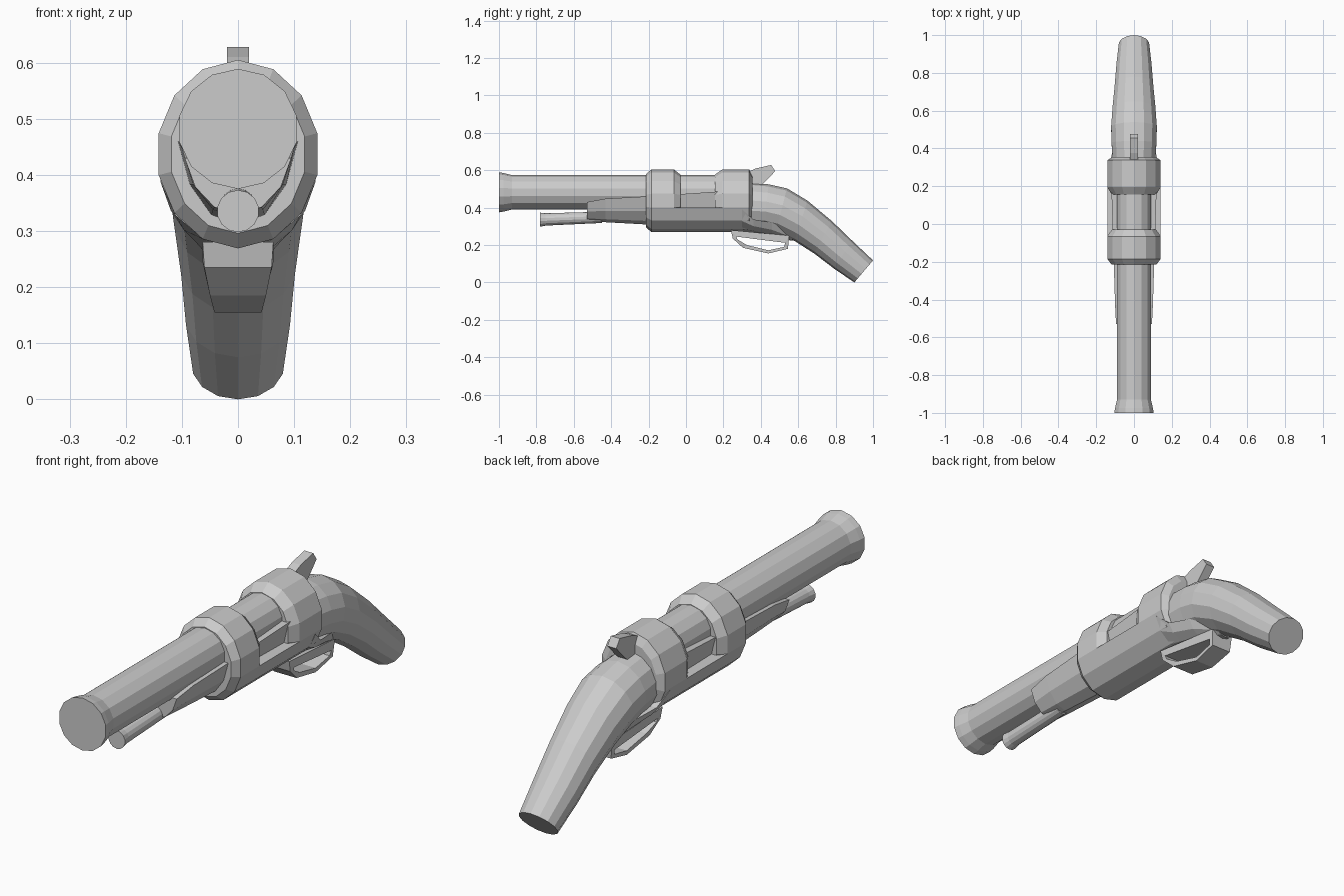
import bpy, bmesh
from math import sin, cos, tau
from mathutils import Vector

if "Cube" in bpy.data.objects:
    bpy.data.objects.remove(bpy.data.objects["Cube"])

N = 14
FULL = range(N)
LOWER = range(4, 11)   # lower arc of the same 14-gon


def ring(top, bottom, a, ks=FULL):
    """Elliptical 14-gon between two (y, z) points with half width a."""
    t, b = Vector((0, *top)), Vector((0, *bottom))
    c, h = (t + b) / 2, (t - b) / 2
    return [c + h * cos(tau * k / N) + Vector((a * sin(tau * k / N), 0, 0)) for k in ks]


def upright(y, z, a, b, ks=FULL):
    return ring((y, z + b), (y, z - b), a, ks)


def trough(y, ztop, zbot, a):
    """Lower arc with flat top at ztop."""
    b = (ztop - zbot) / 0.7775
    return upright(y, zbot + b, a / 0.975, b, LOWER)


def loft(name, rings, closed=False):
    bm = bmesh.new()
    vs = [[bm.verts.new(p) for p in r] for r in rings]
    n = len(vs[0])
    pairs = list(zip(vs, vs[1:]))
    if closed:
        pairs.append((vs[-1], vs[0]))
    else:
        bm.faces.new(vs[0])
        bm.faces.new(vs[-1])
    for p, q in pairs:
        for i in range(n):
            j = (i + 1) % n
            bm.faces.new((p[i], p[j], q[j], q[i]))
    bmesh.ops.recalc_face_normals(bm, faces=bm.faces)
    me = bpy.data.meshes.new(name)
    bm.to_mesh(me)
    bm.free()
    ob = bpy.data.objects.new(name, me)
    bpy.context.collection.objects.link(ob)
    return ob


# Barrel with flared muzzle
loft("barrel", [upright(y, 0.482, r, r) for y, r in
                [(-1, .107), (-.975, .103), (-.93, .092), (.3, .092)]])

# Rod under the barrel
loft("under_rod", [ring((y, t), (y, b), (t - b) / 2) for y, t, b in
                   [(-.78, .373, .298), (-.75, .37, .304), (-.45, .378, .318)]])

# Trough-shaped fore-end, running back through the loading window
loft("fore_end", [trough(*s) for s in
                  [(-.53, .43, .33, .095), (-.43, .448, .322, .1),
                   (-.21, .46, .31, .107), (.2, .488, .29, .12)]])

# Receiver: two chamfered bands joined by a lower shell
ZC, A, B = .437, .145, .168


def band(name, stations):
    loft(name, [upright(y, ZC, A * s, B * s) for y, s in stations])


band("front_band", [(-.215, .84), (-.185, 1), (-.065, 1), (-.03, .83)])
band("rear_band", [(.155, .83), (.195, 1), (.338, 1), (.355, .8)])
loft("receiver_shell", [upright(y, ZC, A, B, LOWER) for y in (-.185, .338)])

# Curved grip
loft("grip", [ring(*s) for s in [
    ((.33, .535), (.33, .29), .115),
    ((.44, .525), (.42, .285), .122),
    ((.54, .503), (.48, .27), .124),
    ((.65, .437), (.58, .222), .116),
    ((.78, .328), (.685, .155), .104),
    ((.89, .222), (.79, .075), .095),
    ((1.0, .118), (.9, 0), .082)]])

# Lower tang under the grip
loft("lower_tang", [trough(*s) for s in
                    [(.3, .39, .27, .139), (.36, .337, .268, .12),
                     (.46, .32, .245, .095), (.57, .26, .222, .05)]])

# Trigger guard loop: outer y z, inner y z, half width
guard = [(.24, .28, .27, .245, .063), (.25, .235, .275, .23, .06),
         (.305, .185, .325, .2, .05), (.44, .155, .44, .172, .042),
         (.545, .18, .525, .19, .045), (.552, .25, .53, .212, .05)]
loft("trigger_guard", [[(-w, oy, oz), (w, oy, oz), (w, iy, iz), (-w, iy, iz)]
                       for oy, oz, iy, iz, w in guard], closed=True)

# Hammer spur
spur = [(.34, .595), (.375, .61), (.455, .628), (.477, .595), (.42, .535), (.39, .51), (.34, .51)]
loft("hammer", [[(x, y, z) for y, z in spur] for x in (-.02, .02)])
